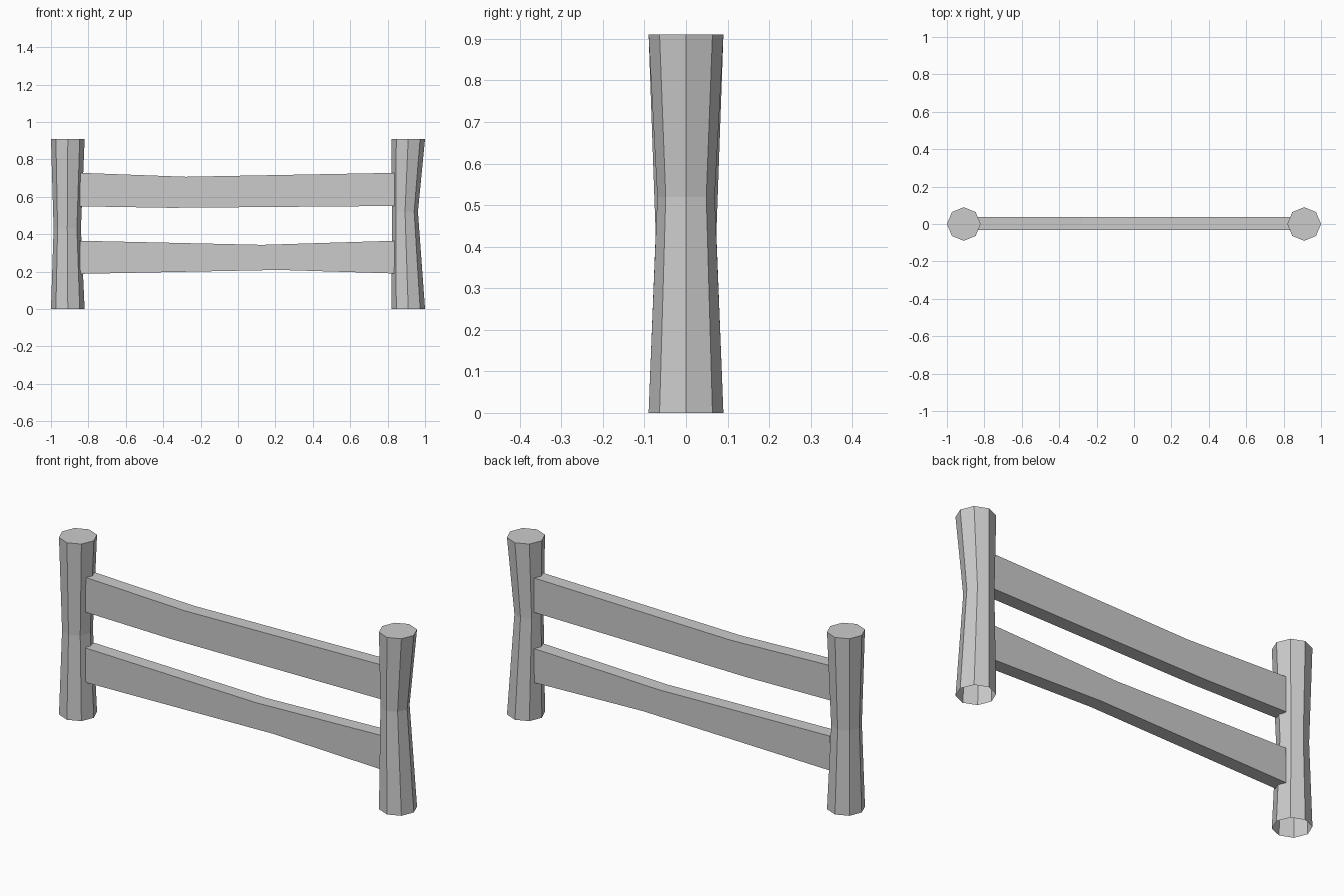
import bpy, bmesh
from math import cos, sin, tau

if "Cube" in bpy.data.objects:
    bpy.data.objects.remove(bpy.data.objects["Cube"])


def finish(name, bm):
    bmesh.ops.recalc_face_normals(bm, faces=bm.faces)
    mesh = bpy.data.meshes.new(name)
    bm.to_mesh(mesh)
    bm.free()
    obj = bpy.data.objects.new(name, mesh)
    bpy.context.collection.objects.link(obj)
    return obj


def loft(name, loops, cap_last=False):
    """Bridge successive closed loops of points; optionally cap the last one."""
    bm = bmesh.new()
    rings = [[bm.verts.new(p) for p in loop] for loop in loops]
    for a, b in zip(rings, rings[1:]):
        n = len(a)
        for i in range(n):
            j = (i + 1) % n
            bm.faces.new((a[i], a[j], b[j], b[i]))
    if cap_last:
        bm.faces.new(rings[-1])
    return finish(name, bm)


def post(name, sections):
    # sections: (centre x, radius, z), eight-sided with an open underside
    loops = [[(x + r * cos(tau * i / 8), r * sin(tau * i / 8), z)
              for i in range(8)] for x, r, z in sections]
    return loft(name, loops, cap_last=True)


def rail(name, sections):
    # sections: (x at bottom, z bottom, x at top, z top); ends butt into posts
    y0, y1 = -0.033, 0.037
    loops = [[(xb, y0, zb), (xb, y1, zb), (xt, y1, zt), (xt, y0, zt)]
             for xb, zb, xt, zt in sections]
    return loft(name, loops)


# Upright posts, each pinched at the waist
post("left_post", [(-0.91, 0.09, 0), (-0.913, 0.073, 0.43), (-0.91, 0.09, 0.91)])
post("right_post", [(0.91, 0.09, 0), (0.893, 0.069, 0.52), (0.91, 0.09, 0.91)])

# Horizontal rails, each slightly uneven along its length
rail("upper_rail", [(-0.845, 0.549, -0.845, 0.728),
                    (-0.36, 0.541, -0.28, 0.707),
                    (0.84, 0.551, 0.84, 0.728)])
rail("lower_rail", [(-0.845, 0.188, -0.845, 0.365),
                    (0.22, 0.209, 0.13, 0.343),
                    (0.84, 0.190, 0.84, 0.365)])
